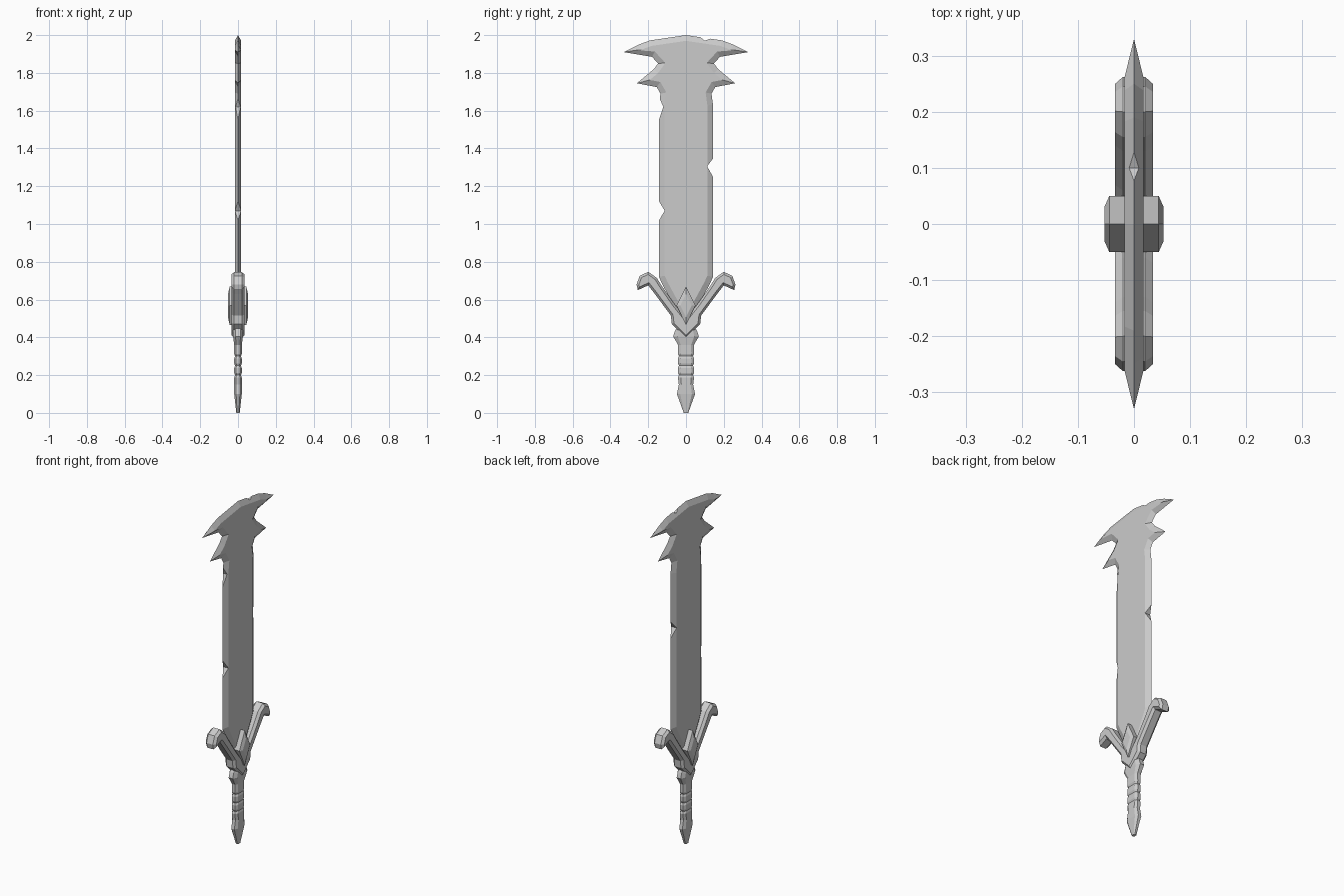
import bpy, bmesh
from mathutils import Vector

if "Cube" in bpy.data.objects:
    bpy.data.objects.remove(bpy.data.objects["Cube"])

steel = bpy.data.materials.new("grey_steel")
steel.use_nodes = True
steel.diffuse_color = (0.6, 0.6, 0.6, 1)
steel.node_tree.nodes["Principled BSDF"].inputs["Base Color"].default_value = (0.6, 0.6, 0.6, 1)


def loft(name, rings):
    """Skin closed rings of 3D points and cap both ends."""
    bm = bmesh.new()
    loops = [[bm.verts.new(p) for p in ring] for ring in rings]
    for a, b in zip(loops, loops[1:]):
        for i in range(len(a)):
            j = (i + 1) % len(a)
            bm.faces.new((a[i], a[j], b[j], b[i]))
    bm.faces.new(loops[0])
    bm.faces.new(loops[-1])
    bmesh.ops.remove_doubles(bm, verts=bm.verts, dist=0.0001)
    bmesh.ops.recalc_face_normals(bm, faces=bm.faces)
    mesh = bpy.data.meshes.new(name)
    bm.to_mesh(mesh)
    bm.free()
    mesh.materials.append(steel)
    obj = bpy.data.objects.new(name, mesh)
    bpy.context.collection.objects.link(obj)
    return obj


def mirrored(half):
    """Complete a right half outline that runs from bottom to top centre."""
    return half + [(-y, z) for y, z in reversed(half) if y > 0]


def inset(outline, width, limit):
    """Move each corner inward, limiting the slide at sharp tips."""
    pts = [Vector(p) for p in outline]
    result = []
    for i, p in enumerate(pts):
        d1 = (p - pts[i - 1]).normalized()
        d2 = (pts[(i + 1) % len(pts)] - p).normalized()
        n1, n2 = Vector((-d1.y, d1.x)), Vector((-d2.y, d2.x))
        n = (n1 + n2).normalized()
        result.append(p + n * min(width / max(n.dot(n1), 0.05), limit))
    return result


def plate(name, outline, edge, face, width, limit):
    """Upright plate with chamfered rims; edge and face are half thicknesses."""
    inner = inset(outline, width, limit)
    layers = [(-face, inner), (-edge, outline), (edge, outline), (face, inner)]
    if edge == 0:
        layers.pop(1)
    return loft(name, [[(x, y, z) for y, z in ring] for x, ring in layers])


# Blade with a spiked, flaring head
blade = plate("blade", mirrored([
    (0, .5), (.06, .56), (.125, .68), (.143, .72), (.143, 1.63), (.135, 1.69),
    (.155, 1.725), (.26, 1.745), (.17, 1.82), (.148, 1.85), (.18, 1.885),
    (.33, 1.91), (.25, 1.95), (.19, 1.972), (0, 2)]), 0, .017, .03, .07)

# Battle nicks cut into the edges
nicks = [
    [(-.16, 1.15), (-.113, 1.07), (-.16, .99)],
    [(-.16, 1.71), (-.12, 1.62), (-.16, 1.5)],
    [(.16, 1.37), (.112, 1.305), (.16, 1.22)],
    [(.05, 2.01), (.1, 1.97), (.2, 2.01)],
]
for nick in nicks:
    cutter = loft("nick_cutter", [[(x, y, z) for y, z in nick] for x in (-.1, .1)])
    cutter.hide_render = True
    mod = blade.modifiers.new("nick", "BOOLEAN")
    mod.operation, mod.solver, mod.object = "DIFFERENCE", "EXACT", cutter
    bpy.context.view_layer.objects.active = blade
    bpy.ops.object.modifier_apply(modifier=mod.name)
    bpy.data.objects.remove(cutter)

# Winged guard with hooked ends
plate("guard", mirrored([
    (0, .395), (.075, .47), (.08, .515), (.165, .63), (.2, .675), (.255, .65),
    (.262, .68), (.245, .725), (.2, .747), (.155, .715), (.13, .675),
    (.06, .575), (0, .5)]), .02, .034, .012, .02)

# Diamond boss in the middle of the guard
plate("diamond_boss", mirrored([(0, .465), (.05, .568), (0, .67)]),
      .044, .053, .018, .05)

# Handle: pointed pommel, grooved grip and collar as (height, half depth, half width)
levels = [(0, .012, .009), (.1, .048, .02), (.15, .038, .02)]
for z in (.2, .25, .3):
    levels += [(z - .012, .043, .02), (z, .037, .016), (z + .012, .043, .02)]
levels += [(.36, .042, .02), (.405, .068, .026), (.435, .058, .026), (.47, .035, .024)]


def section(z, y, x):
    quarter = [(x, y * .65), (x * .5, y)]
    corners = quarter + [(-a, b) for a, b in reversed(quarter)]
    return [(a, b, z) for a, b in corners + [(-a, -b) for a, b in corners]]


loft("handle", [section(*level) for level in levels])
